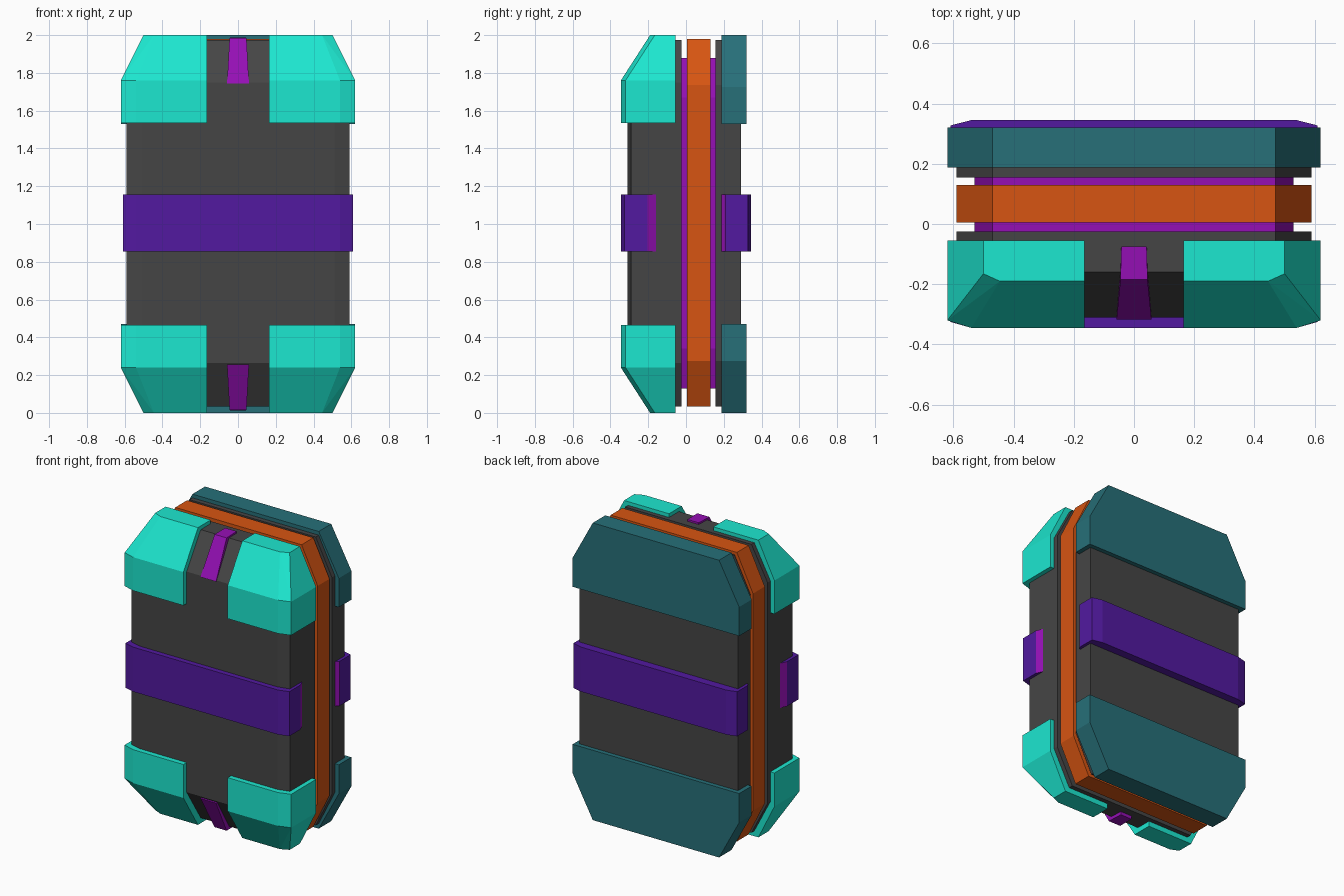
import bpy, bmesh

if "Cube" in bpy.data.objects:
    bpy.data.objects.remove(bpy.data.objects["Cube"])


def material(name, rgb):
    m = bpy.data.materials.new(name)
    m.diffuse_color = (*rgb, 1)
    m.use_nodes = True
    m.node_tree.nodes["Principled BSDF"].inputs["Base Color"].default_value = m.diffuse_color
    return m


CYAN = material("cyan", (0.012, 0.80, 0.63))
TEAL = material("teal", (0.02, 0.16, 0.19))
ORANGE = material("orange", (0.68, 0.09, 0.006))
MAGENTA = material("magenta", (0.30, 0.005, 0.46))
VIOLET = material("violet", (0.085, 0.01, 0.35))
DARK = material("dark_grey", (0.06, 0.06, 0.06))


def hull(name, pts, *mats, accent=None):
    """Convex flat-faced solid; faces passing the accent test use the second material."""
    bm = bmesh.new()
    for p in pts:
        bm.verts.new(p)
    res = bmesh.ops.convex_hull(bm, input=bm.verts[:])
    loose = [v for v in bm.verts if not v.link_faces]
    bmesh.ops.delete(bm, geom=loose, context='VERTS')
    bmesh.ops.dissolve_limit(bm, angle_limit=0.01, verts=bm.verts[:], edges=bm.edges[:])
    bmesh.ops.recalc_face_normals(bm, faces=bm.faces[:])
    if accent:
        for f in bm.faces:
            if accent(f.normal):
                f.material_index = 1
    me = bpy.data.meshes.new(name)
    bm.to_mesh(me)
    bm.free()
    ob = bpy.data.objects.new(name, me)
    bpy.context.collection.objects.link(ob)
    for m in mats:
        me.materials.append(m)
    return ob


def mirror_x(pts):
    return [(s * x, y, z) for s in (-1, 1) for x, y, z in pts]


def slab(name, mat, y0, y1, half, half_end, z_end, z_side):
    """Plate with an octagonal outline seen from the front."""
    outline = [(half_end, z) for z in z_end] + [(half, z) for z in z_side]
    return hull(name, mirror_x([(x, y, z) for y in (y0, y1) for x, z in outline]), mat)


# Layered core: back shell, seal and trim
slab("back_shell", DARK, 0.155, 0.29, 0.59, 0.47, (0.035, 1.975), (0.275, 1.735))
slab("inner_seal", MAGENTA, -0.03, 0.16, 0.53, 0.47, (0.13, 1.88), (0.34, 1.67))
slab("middle_trim", ORANGE, 0.005, 0.13, 0.59, 0.47, (0.035, 1.98), (0.275, 1.735))

# Front shell with sloped top and bottom
shell = [(x, y, z) for z in (0.265, 1.75)
         for x, y in ((0.59, -0.025), (0.59, -0.29), (0.51, -0.31))]
shell += [(x, y, z) for z in (0.035, 1.975)
          for x, y in ((0.47, -0.025), (0.47, -0.14), (0.44, -0.16))]
hull("front_shell", mirror_x(shell), DARK)

# Parts repeated at the top and bottom
for end, flip in (("top", False), ("bottom", True)):
    def fz(z):
        return 2 - z if flip else z

    # Corner guards on the front
    section = ((0.165, -0.055), (0.62, -0.055), (0.62, -0.32), (0.54, -0.345), (0.165, -0.345))
    cap = ((0.165, -0.055), (0.5, -0.055), (0.5, -0.165), (0.445, -0.19), (0.165, -0.19))
    for side, s in (("left", -1), ("right", 1)):
        pts = [(s * x, y, fz(z)) for z in (1.535, 1.76) for x, y in section]
        pts += [(s * x, y, fz(2.0)) for x, y in cap]
        hull(f"{end}_{side}_corner_guard", pts, CYAN)

    # Full-width guard on the back
    back = ((0.62, 1.53), (0.62, 1.725), (0.47, 2.0))
    hull(f"{end}_back_guard",
         mirror_x([(x, y, fz(z)) for y in (0.187, 0.32) for x, z in back]), TEAL)

    # Tapered clip folded over the sloped edge
    clip = ((0.042, -0.075, 1.95), (0.042, -0.075, 1.987), (0.045, -0.185, 1.985),
            (0.058, -0.317, 1.745), (0.058, -0.28, 1.745))
    hull(f"{end}_clip", mirror_x([(x, y, fz(z)) for x, y, z in clip]), MAGENTA)

# Bands around the waist with tapered magenta ends
for name, sy, band in (
        ("front_band", -1, ((0.588, 0.155), (0.61, 0.205), (0.61, 0.325), (0.54, 0.345))),
        ("back_band", 1, ((0.588, 0.187), (0.61, 0.21), (0.61, 0.327), (0.54, 0.345)))):
    hull(name, mirror_x([(x, sy * y, z) for z in (0.855, 1.155) for x, y in band]),
         VIOLET, MAGENTA,
         accent=lambda n, sy=sy: n.y * sy < -0.1 and abs(n.x) > 0.1)
